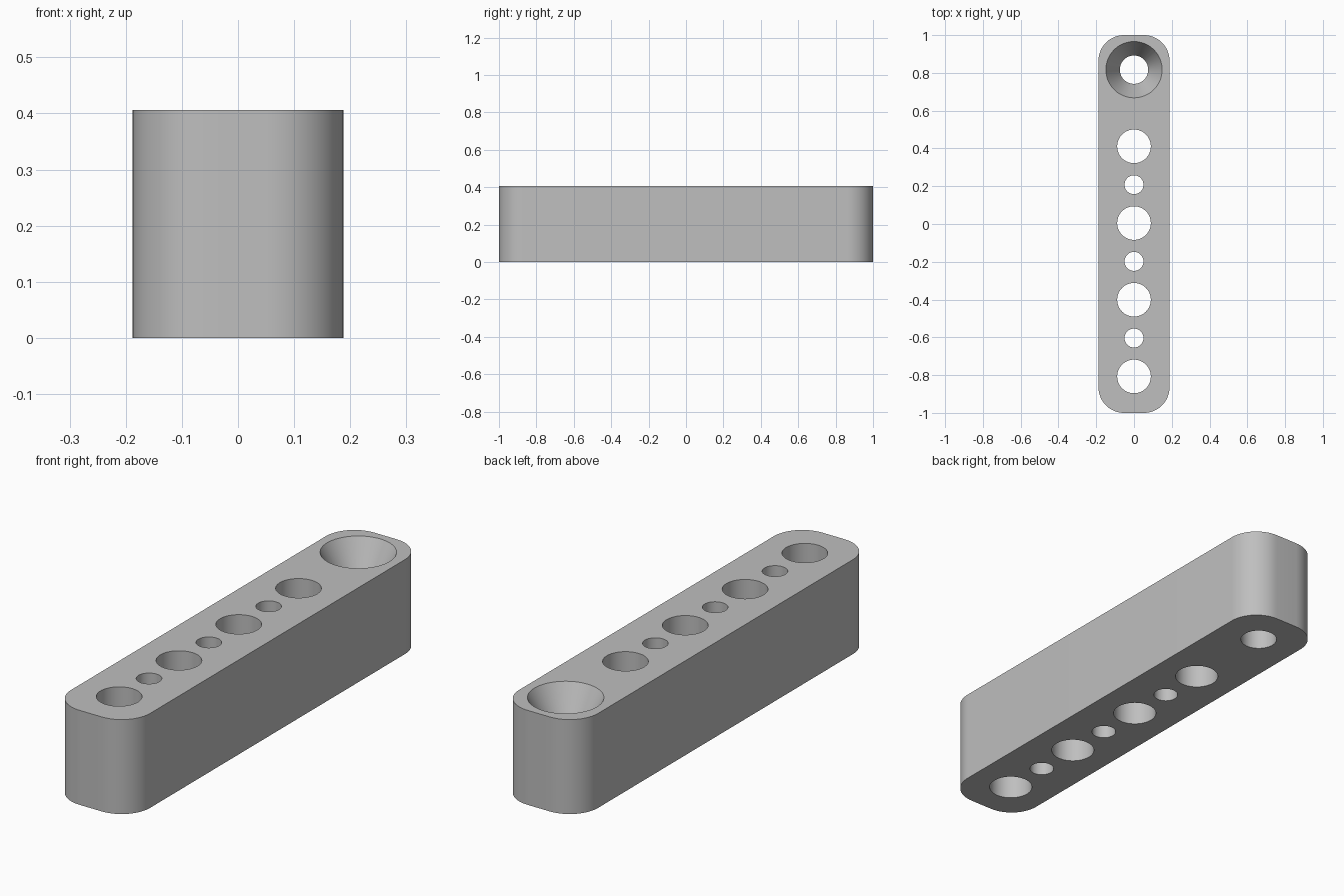
import bpy, bmesh, math
from mathutils import Matrix

WIDTH, LENGTH, HEIGHT, CORNER = 0.376, 2.0, 0.406, 0.135
PITCH, OFFSET = 0.203, 0.005

cube = bpy.data.objects.get("Cube")
if cube:
    bpy.data.objects.remove(cube, do_unlink=True)

grey = bpy.data.materials.new("plain grey")
grey.use_nodes = True
colour = (0.52, 0.52, 0.52, 1)
grey.diffuse_color = colour
grey.node_tree.nodes["Principled BSDF"].inputs["Base Color"].default_value = colour


def make_object(name, bm):
    bmesh.ops.recalc_face_normals(bm, faces=bm.faces)
    mesh = bpy.data.meshes.new(name)
    bm.to_mesh(mesh)
    bm.free()
    mesh.materials.append(grey)
    obj = bpy.data.objects.new(name, mesh)
    bpy.context.collection.objects.link(obj)
    return obj


def add_cone(bm, y, z0, z1, r0, r1):
    bmesh.ops.create_cone(bm, cap_ends=True, segments=64, radius1=r0, radius2=r1,
                          depth=z1 - z0, matrix=Matrix.Translation((0, y, (z0 + z1) / 2)))


def cut(body, bm):
    cutter = make_object("hole_cutter", bm)
    cutter.hide_render = True
    mod = body.modifiers.new("holes", 'BOOLEAN')
    mod.operation, mod.solver, mod.object = 'DIFFERENCE', 'EXACT', cutter
    bpy.ops.object.modifier_apply(modifier=mod.name)
    bpy.data.objects.remove(cutter, do_unlink=True)


# Bar with rounded vertical corners
bm = bmesh.new()
bmesh.ops.create_cube(bm, size=1, matrix=Matrix.Translation((0, 0, HEIGHT / 2))
                      @ Matrix.Diagonal((WIDTH, LENGTH, HEIGHT, 1)))
uprights = [e for e in bm.edges if abs(e.verts[0].co.z - e.verts[1].co.z) > 0.1]
bmesh.ops.bevel(bm, geom=uprights, offset=CORNER, segments=16, profile=0.5, affect='EDGES')
bar = make_object("drilled_bar", bm)
bpy.context.view_layer.objects.active = bar
bar.select_set(True)

# Alternating large and small through holes, plus the narrow end hole
bm = bmesh.new()
for i in range(-4, 3):
    radius = 0.089 if i % 2 == 0 else 0.05
    add_cone(bm, i * PITCH + OFFSET, -0.1, HEIGHT + 0.1, radius, radius)
end_y = 4 * PITCH + OFFSET
add_cone(bm, end_y, -0.1, HEIGHT + 0.1, 0.075, 0.075)
cut(bar, bm)

# Countersink at the back end, its cone carried a little above the top face
top_r, low_r, depth, extra = 0.149, 0.075, 0.14, 0.05
slope = (top_r - low_r) / depth
bm = bmesh.new()
add_cone(bm, end_y, HEIGHT - depth, HEIGHT + extra, low_r, top_r + slope * extra)
cut(bar, bm)

bpy.ops.object.shade_smooth_by_angle(angle=math.radians(24))
